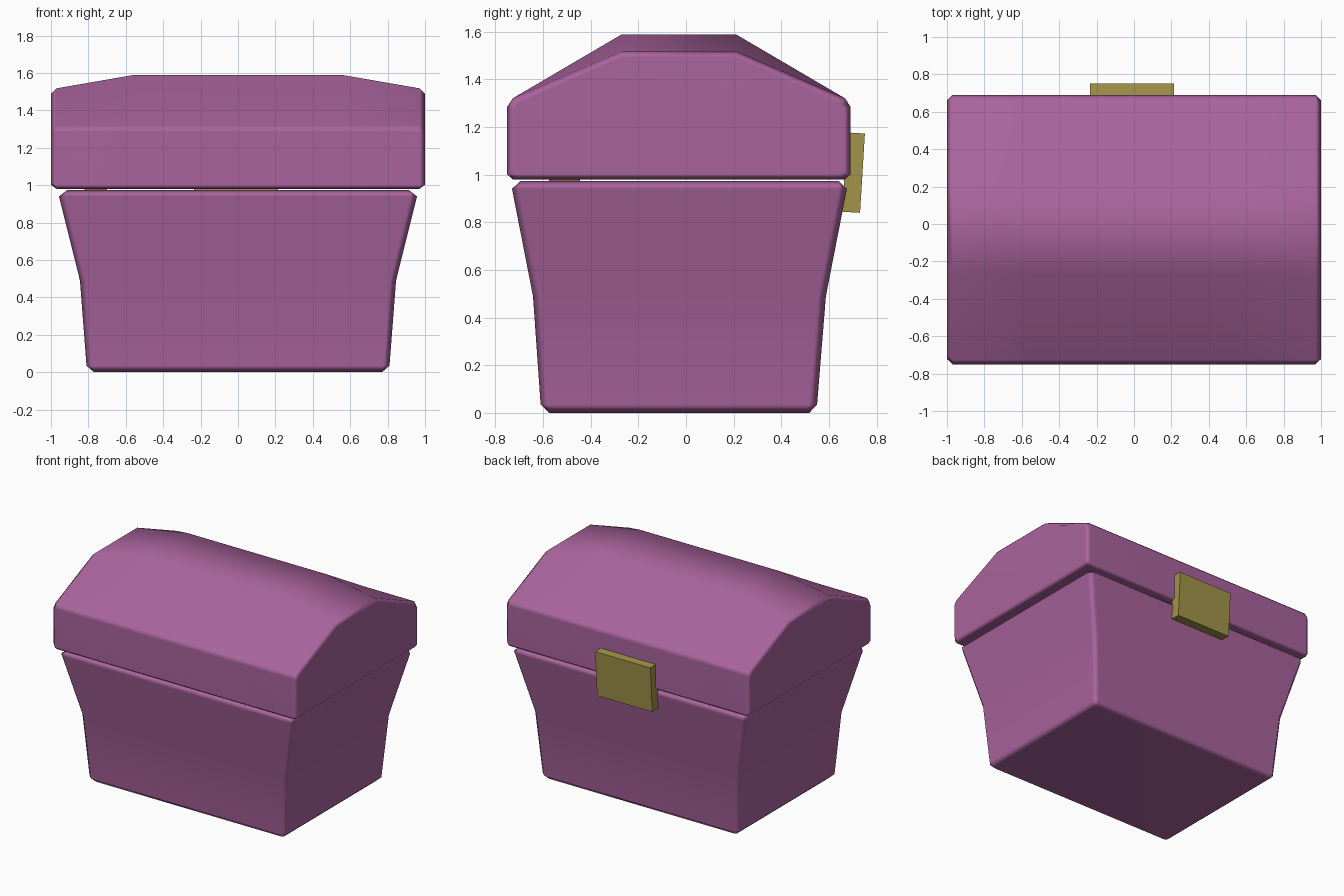
import bpy, bmesh, math

cube = bpy.data.objects.get("Cube")
if cube:
    bpy.data.objects.remove(cube, do_unlink=True)


def material(name, color):
    m = bpy.data.materials.new(name)
    m.use_nodes = True
    m.diffuse_color = (*color, 1)
    m.node_tree.nodes["Principled BSDF"].inputs["Base Color"].default_value = (*color, 1)
    return m


PURPLE = material("purple", (0.40, 0.127, 0.337))
GOLD = material("dull gold", (0.36, 0.296, 0.067))
BROWN = material("brown", (0.25, 0.12, 0.05))


def loft(name, rings, mat):
    """Skin a list of equal-length point rings and cap both ends."""
    bm = bmesh.new()
    loops = [[bm.verts.new(p) for p in ring] for ring in rings]
    n = len(loops[0])
    for a, b in zip(loops, loops[1:]):
        for i in range(n):
            j = (i + 1) % n
            bm.faces.new((a[i], a[j], b[j], b[i]))
    bm.faces.new(loops[0])
    bm.faces.new(loops[-1])
    bmesh.ops.recalc_face_normals(bm, faces=bm.faces)
    for f in bm.faces:
        f.smooth = True
    me = bpy.data.meshes.new(name)
    bm.to_mesh(me)
    bm.free()
    ob = bpy.data.objects.new(name, me)
    bpy.context.collection.objects.link(ob)
    me.materials.append(mat)
    return ob


def keep_flat(ob):
    """Let the large panels dominate the shading so only the chamfers look rounded."""
    mod = ob.modifiers.new("panel normals", "WEIGHTED_NORMAL")
    mod.weight = 60


def box(name, center, size, mat, tilt=0):
    bpy.ops.mesh.primitive_cube_add(size=1, location=center, rotation=(tilt, 0, 0))
    ob = bpy.context.object
    ob.name = name
    ob.scale = size
    ob.data.materials.append(mat)
    return ob


def chamfered_ring(x, y0, y1, z, c):
    """Rectangle with cut corners at height z."""
    return [(-x + c, y0, z), (x - c, y0, z), (x, y0 + c, z), (x, y1 - c, z),
            (x - c, y1, z), (-x + c, y1, z), (-x, y1 - c, z), (-x, y0 + c, z)]


# Flared chest body: half width, front y, back y, height, corner cut
body = loft("chest_body", [chamfered_ring(*r) for r in (
    (0.77, -0.575, 0.517, 0.0, 0.012),
    (0.81, -0.61, 0.55, 0.035, 0.035),
    (0.845, -0.642, 0.587, 0.49, 0.035),
    (0.957, -0.73, 0.675, 0.94, 0.035),
    (0.915, -0.695, 0.64, 0.973, 0.012))], PURPLE)
keep_flat(body)


# Lid: faceted arch swept along x, lower towards the ends
def lid_section(x, top, inset):
    half = [(0.697, 0.98 + inset * 0.8), (0.72, 1.0 + inset * 0.5),
            (0.72, 1.285 - inset * 0.3), (0.697, 1.32 - inset * 0.6), (0.24, top)]
    ring = [(y - inset, z) for y, z in half[:4]] + [half[4]]
    ring += [(-y, z) for y, z in reversed(ring)]
    return [(x, y - 0.03, z) for y, z in ring]


ends = [(1.0, 1.49, 0.028), (0.97, 1.518, 0.0), (0.565, 1.588, 0.0)]
sections = [lid_section(-x, t, i) for x, t, i in ends]
sections += [lid_section(x, t, i) for x, t, i in reversed(ends)]
lid = loft("chest_lid", sections, PURPLE)
keep_flat(lid)

# Tilted clasp plate on the back and a small block inside the seam
box("clasp", (-0.01, 0.703, 1.008), (0.45, 0.075, 0.333), GOLD, math.radians(-3.5))
box("inner_block", (-0.76, -0.51, 0.98), (0.12, 0.13, 0.09), BROWN)
